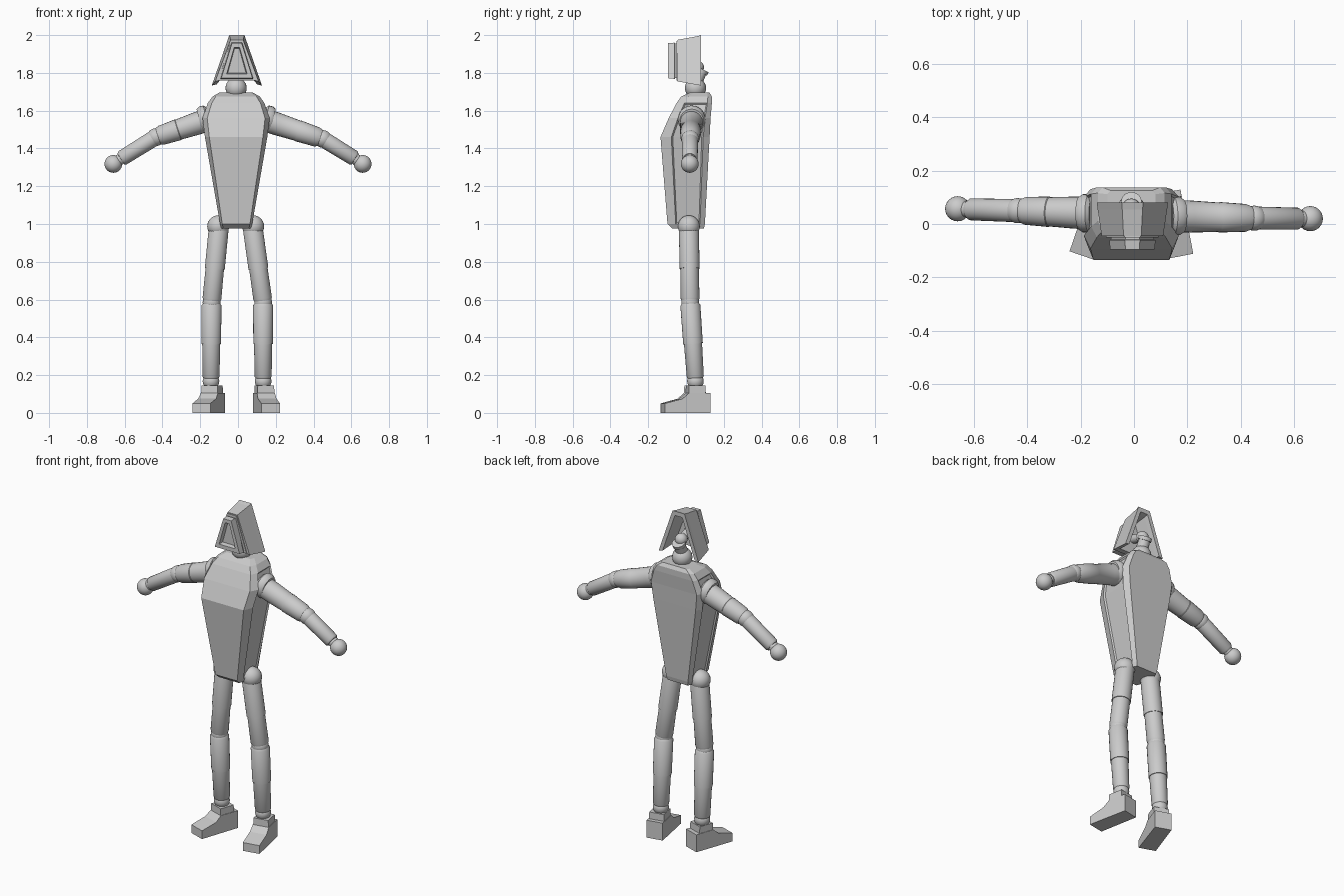
import bpy, bmesh, math
from mathutils import Vector, Matrix

if "Cube" in bpy.data.objects:
    bpy.data.objects.remove(bpy.data.objects["Cube"])


def finish(name, bm, smooth=False):
    bmesh.ops.recalc_face_normals(bm, faces=bm.faces)
    me = bpy.data.meshes.new(name)
    bm.to_mesh(me)
    bm.free()
    ob = bpy.data.objects.new(name, me)
    bpy.context.collection.objects.link(ob)
    if smooth:
        for p in me.polygons:
            p.use_smooth = True
        me.set_sharp_from_angle(angle=math.radians(35))
    return ob


def loft(bm, rings, caps=True):
    """Skin equal-length rings of points; returns rows of side faces."""
    vs = [[bm.verts.new(p) for p in r] for r in rings]
    n = len(vs[0])
    rows = [[bm.faces.new((a[i], a[(i + 1) % n], b[(i + 1) % n], b[i])) for i in range(n)]
            for a, b in zip(vs, vs[1:])]
    if caps:
        bm.faces.new(vs[0])
        bm.faces.new(vs[-1])
    return rows


def tube(name, a, b, stations, sides=24):
    """Turned rod from a to b; stations are (fraction along, radius)."""
    a, b = Vector(a), Vector(b)
    q = (b - a).to_track_quat('Z', 'Y')
    bm = bmesh.new()
    loft(bm, [[a.lerp(b, t) + q @ Vector((r * math.cos(2 * math.pi * i / sides),
                                          r * math.sin(2 * math.pi * i / sides), 0))
               for i in range(sides)] for t, r in stations])
    return finish(name, bm, True)


def ball(name, c, r):
    bm = bmesh.new()
    bmesh.ops.create_uvsphere(bm, u_segments=24, v_segments=14, radius=r,
                              matrix=Matrix.Translation(c))
    return finish(name, bm, True)


# Torso: tapered coffin shape with chamfered corners and recessed sides
def torso_ring(z, yf, yb, w):
    cx, d = -0.01, yb - yf
    half = [(w * .86, yf), (w, yf + d * .22), (w, yb - d * .13), (w * .86, yb)]
    return [(cx + x, y, z) for x, y in half] + [(cx - x, y, z) for x, y in reversed(half)]


bm = bmesh.new()
rows = loft(bm, [torso_ring(*s) for s in (
    (.975, -.07, .095, .078), (1.0, -.098, .10, .085), (1.46, -.135, .125, .165),
    (1.56, -.092, .13, .178), (1.64, -.05, .137, .15), (1.675, -.025, .137, .125),
    (1.695, .02, .125, .09))])
bmesh.ops.recalc_face_normals(bm, faces=bm.faces)
for i in (1, 5):
    bmesh.ops.inset_region(bm, faces=[r[i] for r in rows[1:4]], thickness=.008, depth=-.008)
finish("torso", bm)

# Neck: ball joint and a stem leaning back into the hood
ball("neck_ball", (-.01, .05, 1.72), .056)
tube("neck_stem", (-.01, .05, 1.745), (-.01, .085, 1.82),
     [(0, .035), (.75, .032), (.75, .038), (1, .038)])
ball("head_joint", (-.01, .06, 1.83), .035)
tube("head_pin", (-.01, .06, 1.83), (-.01, -.04, 1.86), [(0, .025), (1, .025)])

HX = -.006


def trapezoid(y, z0, z1, w0, w1):
    return [(HX - w0, y, z0), (HX + w0, y, z0), (HX + w1, y, z1), (HX - w1, y, z1)]


# Head hood: open A-shaped shell flaring to the back
def hood_ring(y, z0, z1, w0, w1, t=.026):
    out = [(-w0, z0), (-w1, z1), (w1, z1), (w0, z0)]
    inn = [(w0 - t, z0 + .006), (w1 - t * .6, z1 - t), (-w1 + t * .6, z1 - t), (-w0 + t, z0 + .006)]
    return [(HX + x, y, z) for x, z in out + inn]


bm = bmesh.new()
vs = [hood_ring(-.045, 1.755, 1.975, .115, .033), hood_ring(.055, 1.737, 1.993, .13, .038),
      hood_ring(.08, 1.733, 2.0, .133, .04)]
loft(bm, vs)
finish("head_hood", bm)

# Face plate closing the hood front
bm = bmesh.new()
loft(bm, [trapezoid(-.05, 1.76, 1.97, .098, .03), trapezoid(-.02, 1.76, 1.97, .1, .03)])
finish("face_plate", bm)

# Raised face frame with a sunken panel
bm = bmesh.new()
loft(bm, [trapezoid(-.045, 1.772, 1.955, .08, .026), trapezoid(-.058, 1.772, 1.955, .08, .026),
          trapezoid(-.06, 1.768, 1.96, .087, .028), trapezoid(-.095, 1.772, 1.957, .083, .026),
          trapezoid(-.095, 1.795, 1.935, .054, .014), trapezoid(-.07, 1.80, 1.93, .048, .012)])
finish("face_frame", bm)

# Arms: shoulder, upper arm, elbow, forearm, hand
for side, sh, el, wr, hand in (
        ("left", (-.15, .04, 1.555), (-.435, .05, 1.46), (-.62, .055, 1.345), (-.66, .057, 1.318)),
        ("right", (.13, .03, 1.555), (.45, .022, 1.45), (.62, .02, 1.345), (.66, .02, 1.318))):
    sx = -1 if side == "left" else 1
    s0 = Vector(sh) + Vector((sx * .005, 0, .005))
    s1 = s0 + Vector((sx * .05, 0, -.012))
    tube(side + "_shoulder", s0, s1, [(0, .06), (.25, .072), (.7, .072), (1, .062)])
    tube(side + "_upper_arm", sh, el,
         [(0, .06), (.25, .06), (.58, .055), (.59, .057), (.9, .052), (.97, .043)])
    ball(side + "_elbow", el, .047)
    tube(side + "_forearm", el, wr, [(0, .04), (.12, .043), (.95, .041), (1, .034)])
    tube(side + "_wrist", wr, hand, [(0, .03), (1, .03)])
    ball(side + "_hand", hand, .047)

# Legs: hip, thigh, knee, shin, ankle
for side, hip, knee, ankle in (
        ("left", (-.1, .015, 1.0), (-.14, .022, .585), (-.143, .05, .18)),
        ("right", (.075, .015, 1.0), (.133, .022, .585), (.133, .05, .18))):
    sx = -1 if side == "left" else 1
    ball(side + "_hip", Vector(hip) + Vector((sx * .005, 0, -.012)), .058)
    tube(side + "_thigh", hip, knee,
         [(.02, .045), (.08, .053), (.57, .053), (.57, .049), (.95, .05), (1, .042)])
    ball(side + "_knee", knee, .047)
    tube(side + "_shin", knee, ankle,
         [(0, .042), (.04, .053), (.54, .052), (.54, .048), (.97, .045), (1, .038)])
    ball(side + "_ankle", Vector(ankle) - Vector((0, 0, .012)), .044)

# Feet: wedge profile with an ankle block, turned outwards
PROFILE = [(-.12, 0), (.125, 0), (.125, .105), (.01, .105), (-.025, .075), (-.12, .05)]
for side, c, a in (("left", (-.155, -.005), -19), ("right", (.15, -.003), 11)):
    bm = bmesh.new()
    loft(bm, [[(s * (.05 if y < 0 else .048), y, z) for y, z in PROFILE] for s in (-1, 1)])
    loft(bm, [[(x * w, .055 + y * w, z) for x, y in ((-1, -1), (1, -1), (1, 1), (-1, 1))]
              for z, w in ((.09, .046), (.145, .044))])
    bmesh.ops.transform(bm, verts=bm.verts, matrix=Matrix.Translation((*c, 0)) @
                        Matrix.Rotation(math.radians(a), 4, 'Z'))
    finish(side + "_foot", bm)
